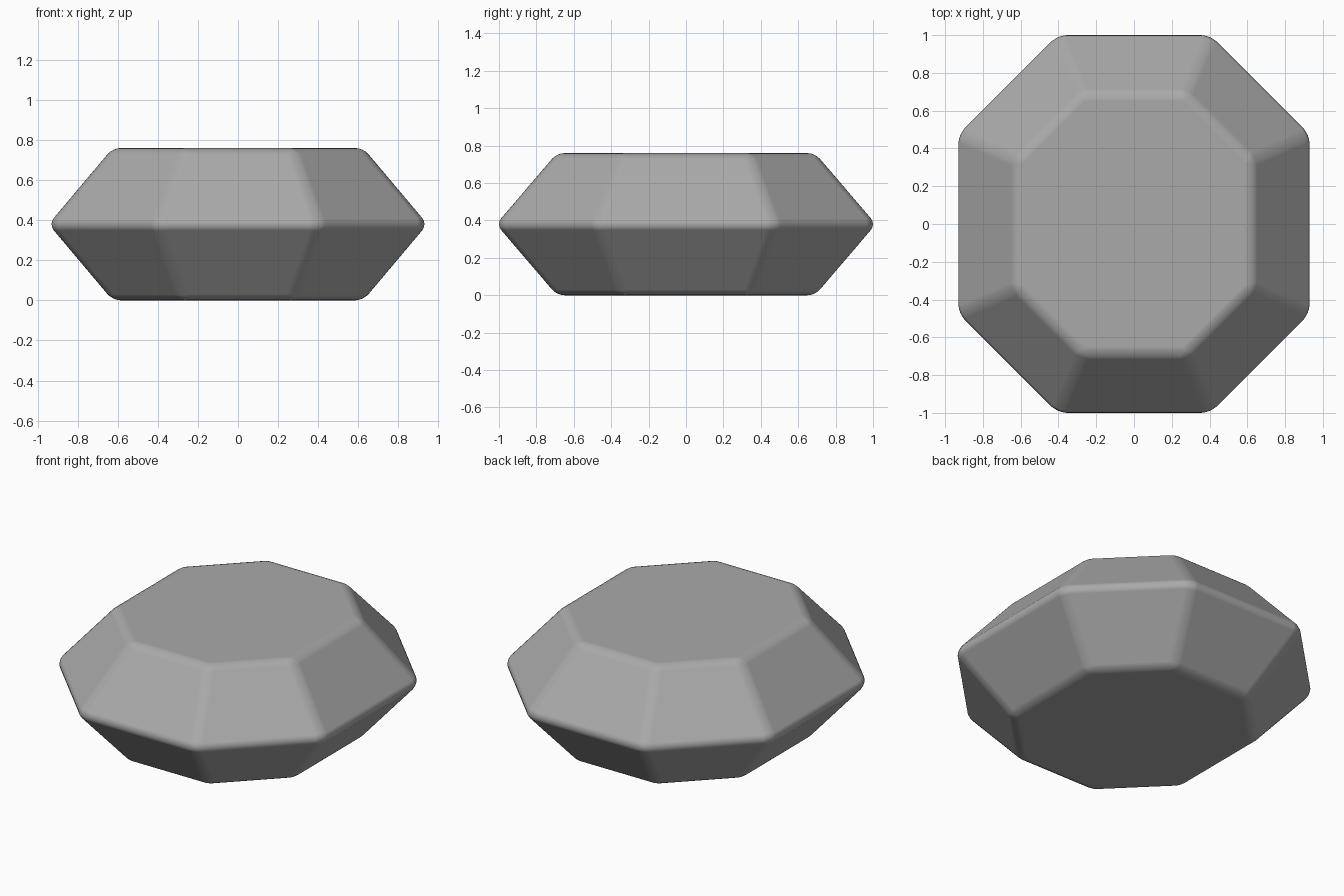
import bpy
import bmesh

cube = bpy.data.objects.get("Cube")
if cube:
    bpy.data.objects.remove(cube, do_unlink=True)

# Stone colour
grey = bpy.data.materials.new("stone_grey")
grey.use_nodes = True
colour = (0.4, 0.4, 0.4, 1)
grey.diffuse_color = colour
grey.node_tree.nodes["Principled BSDF"].inputs["Base Color"].default_value = colour


def octagon(bm, x, y, cut, z):
    """Ring of eight vertices: a rectangle with its corners cut at 45 degrees."""
    ring = [(x, cut - y), (x, y - cut), (x - cut, y), (cut - x, y),
            (-x, y - cut), (-x, cut - y), (cut - x, -y), (x - cut, -y)]
    return [bm.verts.new((px, py, z)) for px, py in ring]


# Faceted stone: flat base, wide girdle, flat table
bm = bmesh.new()
base = octagon(bm, 0.625, 0.69, 0.35, 0)
girdle = octagon(bm, 0.945, 1.015, 0.535, 0.38)
table = octagon(bm, 0.625, 0.69, 0.35, 0.76)
bm.faces.new(base[::-1])
bm.faces.new(table)
for low, high in ((base, girdle), (girdle, table)):
    for i in range(8):
        j = (i + 1) % 8
        bm.faces.new((low[i], low[j], high[j], high[i]))
bmesh.ops.recalc_face_normals(bm, faces=bm.faces)
mesh = bpy.data.meshes.new("gemstone")
bm.to_mesh(mesh)
bm.free()
mesh.materials.append(grey)
for face in mesh.polygons:
    face.use_smooth = True

gem = bpy.data.objects.new("gemstone", mesh)
bpy.context.collection.objects.link(gem)

# Softly rounded facet edges
bevel = gem.modifiers.new("rounded_edges", "BEVEL")
bevel.width = 0.04
bevel.segments = 4
bevel.limit_method = "NONE"
bevel.harden_normals = True
